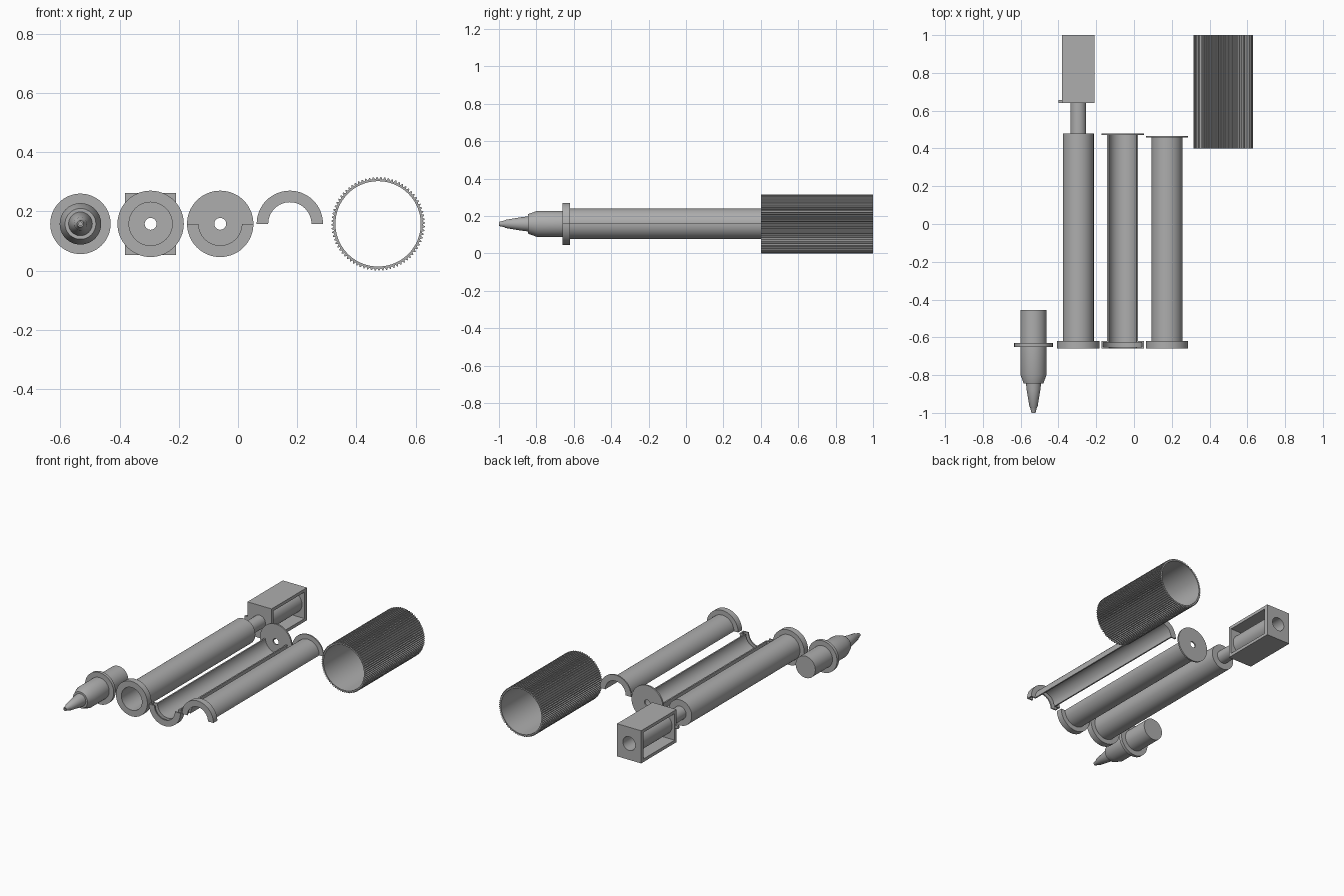
import bpy, bmesh, math
from mathutils import Matrix, Vector

if "Cube" in bpy.data.objects:
    bpy.data.objects.remove(bpy.data.objects["Cube"], do_unlink=True)

AXIS_Z = 0.158
BARREL_R, BORE_R, FLANGE_R, HOLE_R = 0.082, 0.073, 0.112, 0.02
FRONT, FLANGE_BACK = -0.66, -0.62

grey = bpy.data.materials.new("plain grey")
grey.use_nodes = True
grey.diffuse_color = (0.42, 0.42, 0.42, 1)
grey.node_tree.nodes["Principled BSDF"].inputs["Base Color"].default_value = grey.diffuse_color


def finish(name, bm, x, smooth=True):
    """Turn a bmesh into a named object lying on the common axis height."""
    bmesh.ops.remove_doubles(bm, verts=bm.verts, dist=1e-5)
    bmesh.ops.recalc_face_normals(bm, faces=bm.faces)
    mesh = bpy.data.meshes.new(name)
    bm.to_mesh(mesh)
    bm.free()
    mesh.materials.append(grey)
    obj = bpy.data.objects.new(name, mesh)
    bpy.context.collection.objects.link(obj)
    obj.location = (x, 0, AXIS_Z)
    if smooth:
        bpy.ops.object.select_all(action='DESELECT')
        obj.select_set(True)
        bpy.context.view_layer.objects.active = obj
        bpy.ops.object.shade_smooth_by_angle(angle=math.radians(30))
    return obj


def lathe(name, x, profile, start=0.0, sweep=360, steps=64):
    """Spin a closed (radius, y) outline around the y axis; partial sweeps get end caps."""
    bm = bmesh.new()
    full = sweep == 360
    rings = []
    for i in range(steps if full else steps + 1):
        a = math.radians(start + sweep * i / steps)
        rings.append([bm.verts.new((r * math.cos(a), y, r * math.sin(a))) for r, y in profile])
    n = len(profile)
    for i in range(steps):
        a, b = rings[i], rings[(i + 1) % len(rings)]
        for j in range(n):
            k = (j + 1) % n
            if profile[j][0] > 0 or profile[k][0] > 0:
                bm.faces.new((a[j], a[k], b[k], b[j]))
    if not full:
        bm.faces.new(rings[0])
        bm.faces.new(rings[-1])
    return finish(name, bm, x)


def box(name, x, lo, hi):
    """Box between two corners given relative to the part axis."""
    bm = bmesh.new()
    lo, hi = Vector(lo), Vector(hi)
    bmesh.ops.create_cube(bm, size=1, matrix=Matrix.Translation((lo + hi) / 2)
                          @ Matrix.Diagonal((*(hi - lo), 1)))
    return finish(name, bm, x, smooth=False)


def cut(obj, cutter):
    """Subtract a cutter, then remove it."""
    mod = obj.modifiers.new("cut", 'BOOLEAN')
    mod.operation = 'DIFFERENCE'
    mod.solver = 'EXACT'
    mod.object = cutter
    bpy.context.view_layer.objects.active = obj
    bpy.ops.object.modifier_apply(modifier=mod.name)
    bpy.data.objects.remove(cutter, do_unlink=True)


def rod(name, x, radius, y0, y1):
    return lathe(name, x, [(0, y0), (radius, y0), (radius, y1), (0, y1)], steps=48)


# Writing tip with a collar and a small opening
lathe("tip", -0.532, [
    (0, -0.97), (0.006, -0.97), (0.006, -1.0), (0.011, -1.0), (0.018, -0.97),
    (0.022, -0.965), (0.036, -0.88), (0.04, -0.845), (0.052, -0.845), (0.07, -0.795),
    (0.07, -0.65), (0.102, -0.65), (0.102, -0.63), (0.07, -0.63), (0.07, -0.455), (0, -0.455)])

# Whole barrel with front flange and a narrow neck at the back
BX = -0.295
lathe("barrel", BX, [
    (BORE_R, FRONT), (FLANGE_R, FRONT), (FLANGE_R, FLANGE_BACK), (BARREL_R, FLANGE_BACK),
    (BARREL_R, 0.48), (0.042, 0.48), (0.042, 0.645), (HOLE_R, 0.645), (HOLE_R, 0.46),
    (BORE_R, 0.46)])

# Square housing with side windows, front and back holes, and an inner sleeve
housing = box("housing", BX, (-0.086, 0.64, -0.105), (0.086, 1.0, 0.105))
cut(housing, box("window_cutter", BX, (-0.2, 0.66, -0.085), (0.2, 0.975, 0.085)))
cut(housing, rod("front_hole_cutter", BX, HOLE_R, 0.6, 0.7))
cut(housing, rod("back_hole_cutter", BX, 0.044, 0.95, 1.05))
lathe("housing_sleeve", BX, [(0.044, 0.66), (0.068, 0.66), (0.068, 0.975), (0.044, 0.975)])
box("housing_tab", BX, (-0.106, 0.64, -0.01), (-0.085, 0.656, 0.01))

# Half shells: the flange holds an inner groove that takes the tip collar
groove_front = [(BORE_R, FRONT), (FLANGE_R, FRONT), (FLANGE_R, FLANGE_BACK),
                (BARREL_R, FLANGE_BACK)]
groove_inside = [(BORE_R, -0.628), (0.103, -0.628), (0.103, -0.652), (BORE_R, -0.652)]

LX = -0.06
lathe("lower_shell", LX, groove_front + [(BARREL_R, 0.472), (BORE_R, 0.472)] + groove_inside,
      start=180, sweep=180, steps=32)
lathe("lower_shell_end_disc", LX, [(HOLE_R, 0.47), (FLANGE_R, 0.47), (FLANGE_R, 0.48),
                                   (HOLE_R, 0.48)])

lathe("upper_shell", 0.175, groove_front + [(BARREL_R, 0.459), (FLANGE_R, 0.459),
      (FLANGE_R, 0.467), (BORE_R, 0.467)] + groove_inside, sweep=180, steps=32)

# Ribbed open sleeve
TEETH = 76
bm = bmesh.new()
rings = []
for i in range(TEETH * 4):
    a = math.tau * (i + 0.5) / (TEETH * 4)
    outer = 0.158 if i % 4 < 2 else 0.151
    rings.append([bm.verts.new((r * math.cos(a), y, r * math.sin(a)))
                  for r, y in ((0.144, 0.4), (outer, 0.4), (outer, 1.0), (0.144, 1.0))])
for i, ring in enumerate(rings):
    nxt = rings[(i + 1) % len(rings)]
    for j in range(4):
        k = (j + 1) % 4
        bm.faces.new((ring[j], ring[k], nxt[k], nxt[j]))
finish("ribbed_cap", bm, 0.473)
